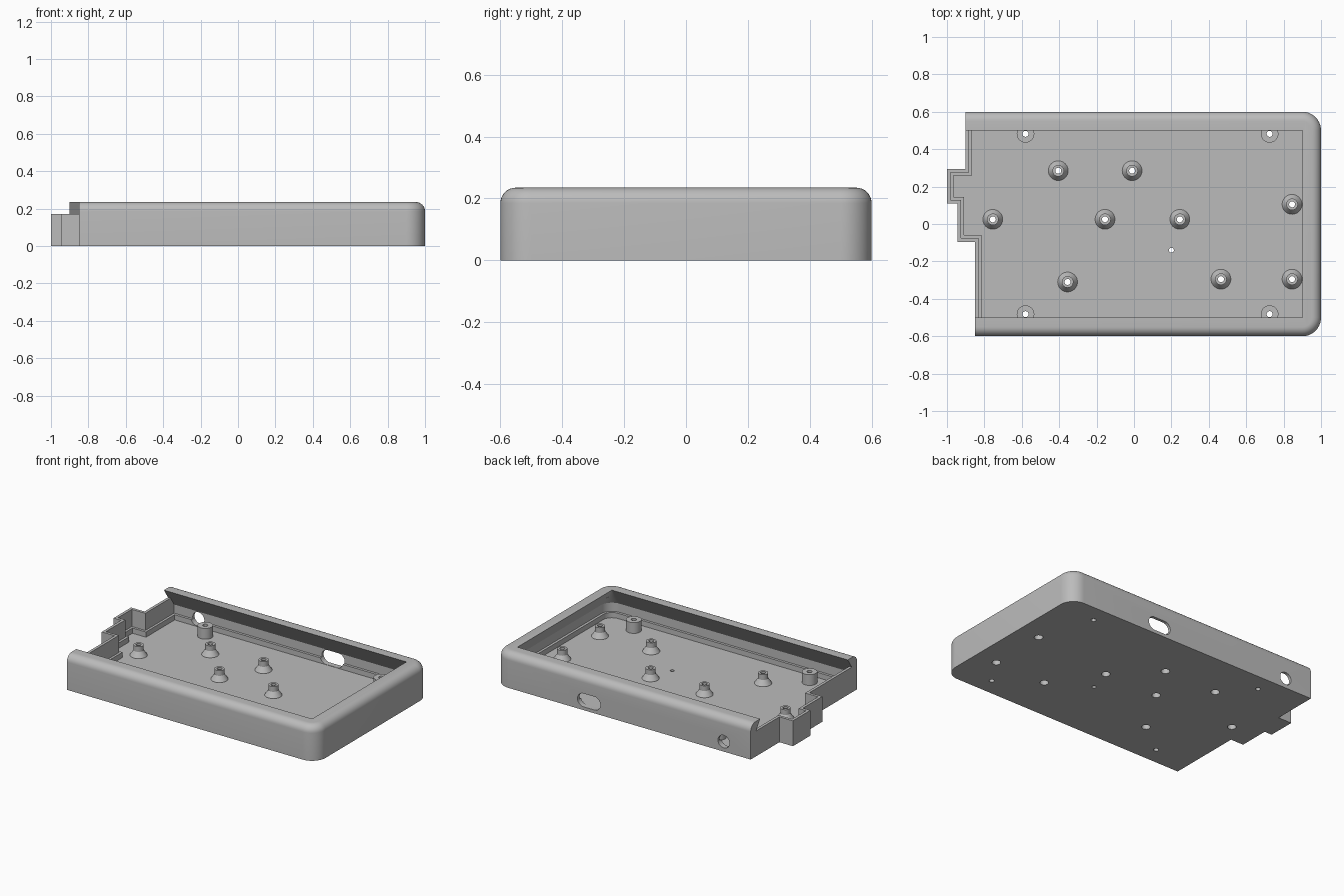
import bpy, bmesh, math

if "Cube" in bpy.data.objects:
    bpy.data.objects.remove(bpy.data.objects["Cube"], do_unlink=True)

grey = bpy.data.materials.new("plain grey plastic")
grey.use_nodes = True
COLOUR = (0.5, 0.5, 0.5, 1)
grey.diffuse_color = COLOUR
grey.node_tree.nodes["Principled BSDF"].inputs["Base Color"].default_value = COLOUR

HEIGHT, FLOOR, LEDGE, END_TOP = 0.235, 0.02, 0.055, 0.17
LIP, LIP_FOOT, WALL, FILLET, CORNER = 0.1, 0.113, 0.019, 0.05, 0.1


def loft(name, rings, closed=False):
    """Skin equal rings of points; cap the ends or close the loop."""
    bm = bmesh.new()
    loops = [[bm.verts.new(p) for p in ring] for ring in rings]
    n = len(loops[0])
    pairs = list(zip(loops, loops[1:])) + ([(loops[-1], loops[0])] if closed else [])
    for a, b in pairs:
        for i in range(n):
            j = (i + 1) % n
            bm.faces.new((a[i], a[j], b[j], b[i]))
    if not closed:
        bm.faces.new(loops[0][::-1])
        bm.faces.new(loops[-1])
    bmesh.ops.recalc_face_normals(bm, faces=bm.faces)
    mesh = bpy.data.meshes.new(name)
    bm.to_mesh(mesh)
    bm.free()
    mesh.materials.append(grey)
    ob = bpy.data.objects.new(name, mesh)
    bpy.context.collection.objects.link(ob)
    return ob


def circle(x, y, z, r, n=32):
    return [(x + r * math.cos(math.tau * i / n), y + r * math.sin(math.tau * i / n), z)
            for i in range(n)]


def outline(z, side, end):
    """Case plan, inset by side on three sides and by end on the stepped end."""
    r = max(CORNER - side, 0.002)
    x, y = 1 - side, 0.6 - side
    pts = [(-0.85 + end, -y)]
    for sy, start in ((-1, -90), (1, 0)):
        for k in range(11):
            a = math.radians(start + 9 * k)
            pts.append((x - r + r * math.cos(a), sy * (y - r) + r * math.sin(a)))
    pts += [(-0.9 + end, y), (-0.9 + end, 0.295 - end), (-1 + end, 0.295 - end),
            (-1 + end, 0.11 + end), (-0.945 + end, 0.11 + end),
            (-0.945 + end, -0.095 + end), (-0.85 + end, -0.095 + end)]
    return [(px, py, z) for px, py in pts]


def activate(ob):
    bpy.ops.object.select_all(action='DESELECT')
    ob.select_set(True)
    bpy.context.view_layer.objects.active = ob


def cut(ob, cutter):
    mod = ob.modifiers.new("cut", 'BOOLEAN')
    mod.operation, mod.solver, mod.object = 'DIFFERENCE', 'EXACT', cutter
    activate(ob)
    bpy.ops.object.modifier_apply(modifier=mod.name)
    bpy.data.objects.remove(cutter, do_unlink=True)


def smooth(ob):
    activate(ob)
    bpy.ops.object.shade_smooth_by_angle(angle=math.radians(30))


# Outer block with a rounded top edge
rings = [outline(0, 0, 0)]
for k in range(9):
    a = math.pi / 2 * k / 8
    rings.append(outline(HEIGHT - FILLET + FILLET * math.sin(a), FILLET * (1 - math.cos(a)), 0))
case = loft("case_shell", rings)

# Cavity narrowing to the overhanging lip, then the ledge recess and low stepped end
cut(case, loft("cavity", [outline(LEDGE, WALL, WALL), outline(LIP_FOOT, WALL, WALL),
                          outline(HEIGHT, LIP, WALL), outline(HEIGHT + 0.1, LIP, WALL)]))
cut(case, loft("floor_recess", [outline(FLOOR, 0.036, 0.035), outline(0.09, 0.036, 0.035)]))
t = (HEIGHT - END_TOP) / (HEIGHT - LIP_FOOT)
cut(case, loft("end_opening", [outline(END_TOP, LIP - (LIP - WALL) * t, -0.12),
                               outline(HEIGHT, LIP, -0.12), outline(HEIGHT + 0.1, LIP, -0.12)]))


# Ports through the back wall
def port(x, z, half, r):
    def ring(y):
        pts = []
        for k in range(32):
            a = math.tau * (k + 0.5) / 32
            pts.append((x + math.copysign(half, math.cos(a)) + r * math.cos(a), y,
                        z + r * math.sin(a)))
        return pts
    return loft("port", [ring(0.54), ring(0.7)])


cut(case, port(0.3, 0.067, 0.04, 0.045))
cut(case, port(-0.7, 0.067, 0.001, 0.042))

# Board standoffs and corner screw posts
standoffs = [(-0.405, 0.285), (-0.01, 0.285), (-0.755, 0.025), (-0.155, 0.025), (0.245, 0.025),
             (0.845, 0.105), (0.845, -0.295), (0.465, -0.295), (-0.355, -0.31)]
posts = [(x, y) for x in (-0.58, 0.725) for y in (-0.482, 0.482)]


def turned(name, x, y, profile):
    smooth(loft(name, [circle(x, y, z, r) for r, z in profile], closed=True))


for i, (x, y) in enumerate(standoffs):
    cut(case, loft("hole", [circle(x, y, -0.1, 0.027), circle(x, y, 0.1, 0.027)]))
    turned(f"standoff_{i + 1}", x, y,
           [(0.027, 0.018), (0.053, 0.018), (0.053, 0.022), (0.031, 0.055), (0.031, 0.09),
            (0.016, 0.09), (0.016, 0.05), (0.027, 0.05)])
for i, (x, y) in enumerate(posts):
    cut(case, loft("hole", [circle(x, y, -0.1, 0.016), circle(x, y, 0.1, 0.016)]))
    turned(f"screw_post_{i + 1}", x, y,
           [(0.016, 0.018), (0.047, 0.018), (0.047, 0.092), (0.016, 0.092)])

# Small floor hole
cut(case, loft("hole", [circle(0.2, -0.14, -0.1, 0.013), circle(0.2, -0.14, 0.1, 0.013)]))
smooth(case)
